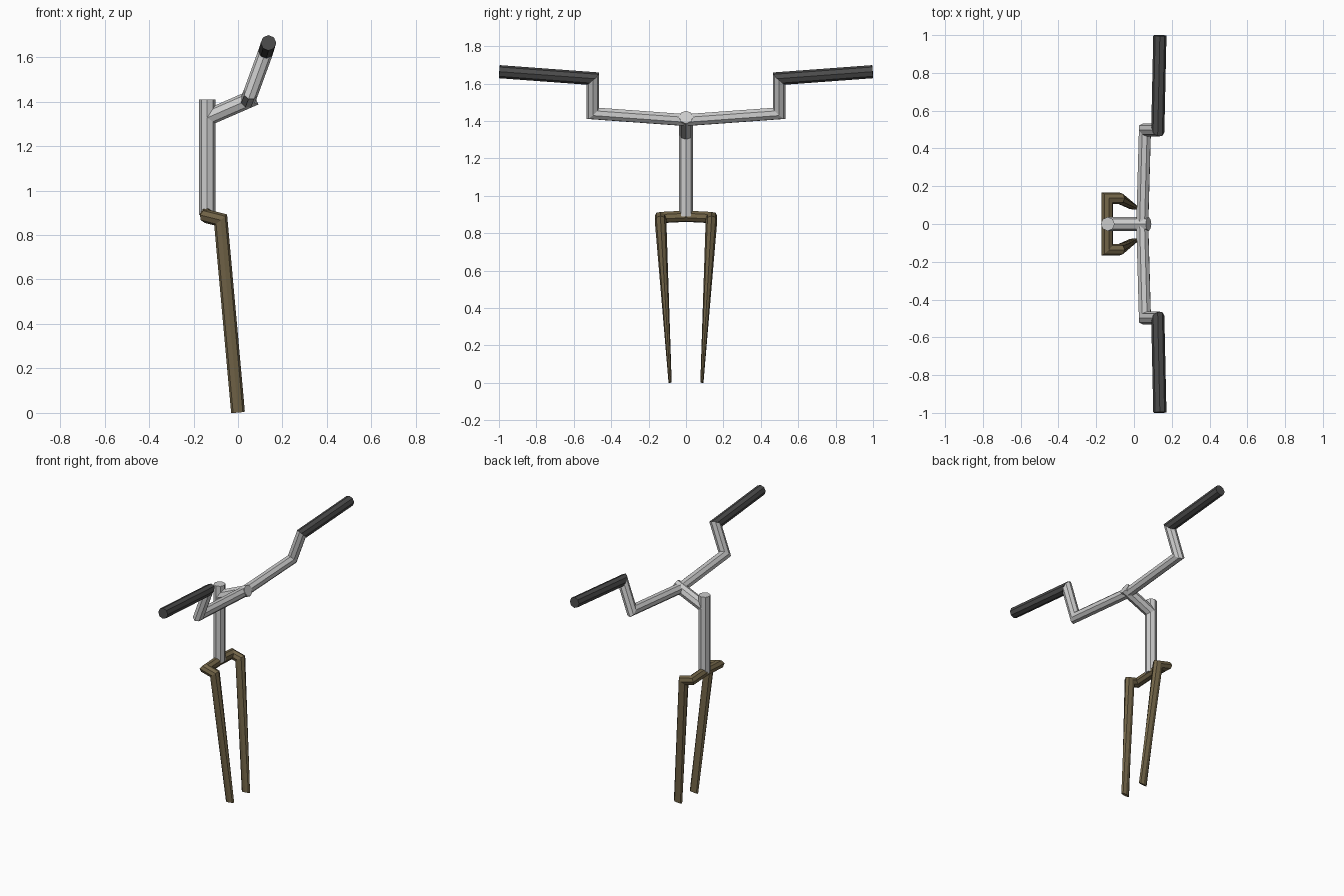
import bpy, bmesh
from math import cos, sin, tau
from mathutils import Vector

if "Cube" in bpy.data.objects:
    bpy.data.objects.remove(bpy.data.objects["Cube"])

SIDES = 8


def material(name, color):
    m = bpy.data.materials.new(name)
    m.diffuse_color = color
    m.use_nodes = True
    m.node_tree.nodes["Principled BSDF"].inputs["Base Color"].default_value = m.diffuse_color
    return m


def tube(name, pts, r, ref, n0=None, n1=None, taper=None, mat=None):
    """Eight-sided tube along a path with sharp mitred corners.
    n0 / n1: end-cut normals; taper: y scale of both end rings."""
    pts = [Vector(p) for p in pts]
    dirs = [(b - a).normalized() for a, b in zip(pts, pts[1:])]
    normals = [n0 or dirs[0]]
    normals += [(a + b).normalized() for a, b in zip(dirs, dirs[1:])]
    normals.append(n1 or dirs[-1])

    def slide(ring, d, p, n):
        return [v + d * ((p - v).dot(n) / d.dot(n)) for v in ring]

    d = dirs[0]
    u = Vector(ref)
    u = (u - d * u.dot(d)).normalized()
    w = d.cross(u)
    ring = [pts[0] + r * (u * cos(tau * i / SIDES) + w * sin(tau * i / SIDES))
            for i in range(SIDES)]
    rings = [slide(ring, d, pts[0], normals[0])]
    for i, d in enumerate(dirs):
        rings.append(slide(rings[-1], d, pts[i + 1], normals[i + 1]))
    if taper:
        for k in (0, -1):
            for v in rings[k]:
                v.y = pts[k].y + (v.y - pts[k].y) * taper

    bm = bmesh.new()
    loops = [[bm.verts.new(v) for v in rg] for rg in rings]
    for a, b in zip(loops, loops[1:]):
        for i in range(SIDES):
            j = (i + 1) % SIDES
            bm.faces.new((a[i], a[j], b[j], b[i]))
    bm.faces.new(loops[0][::-1])
    bm.faces.new(loops[-1])
    bmesh.ops.recalc_face_normals(bm, faces=bm.faces)
    me = bpy.data.meshes.new(name)
    bm.to_mesh(me)
    bm.free()
    ob = bpy.data.objects.new(name, me)
    bpy.context.collection.objects.link(ob)
    if mat:
        me.materials.append(mat)
    return ob


def both_sides(half, centre):
    """Path from the -y end, through the centre, to the +y end."""
    return [(x, -y, z) for x, y, z in half] + [centre] + half[::-1]


brown = material("brown_paint", (0.17, 0.13, 0.065, 1))
dark = material("dark_rubber", (0.07, 0.07, 0.07, 1))

# Fork: tapered legs, forward arms and crown as one bent tube
leg_and_arm = [(0.0, 0.085, 0.003), (-0.078, 0.136, 0.868), (-0.141, 0.136, 0.884)]
tube("fork", both_sides(leg_and_arm, (-0.141, 0, 0.891)), 0.031, (1, 0, 0),
     taper=0.27, mat=brown)

# Steering column and stem
tube("steering_column", [(-0.139, 0, 0.89), (-0.139, 0, 1.409)], 0.037, (1, 0, 0))
tube("stem", [(-0.139, 0, 1.327), (0.077, 0, 1.421)], 0.037, (0, 1, 0))

# Handlebar with risers, cut on the mitre where the grips start
low = Vector((0.058, 0.498, 1.441))
high = Vector((0.126, 0.498, 1.627))
tip = Vector((0.137, 0.998, 1.664))
mitre = ((high - low).normalized() + (tip - high).normalized()).normalized()
flip = Vector((1, -1, 1))
start_cut = -mitre * flip
tube("handlebar", both_sides([tuple(high), tuple(low)], (0.044, 0, 1.405)),
     0.034, (0, 1, 0), n0=start_cut, n1=mitre)

# Grips
for side, f in (("left", Vector((1, 1, 1))), ("right", flip)):
    tube(side + "_grip", [high * f, tip * f], 0.035, (0, 0, 1), n0=mitre * f, mat=dark)
